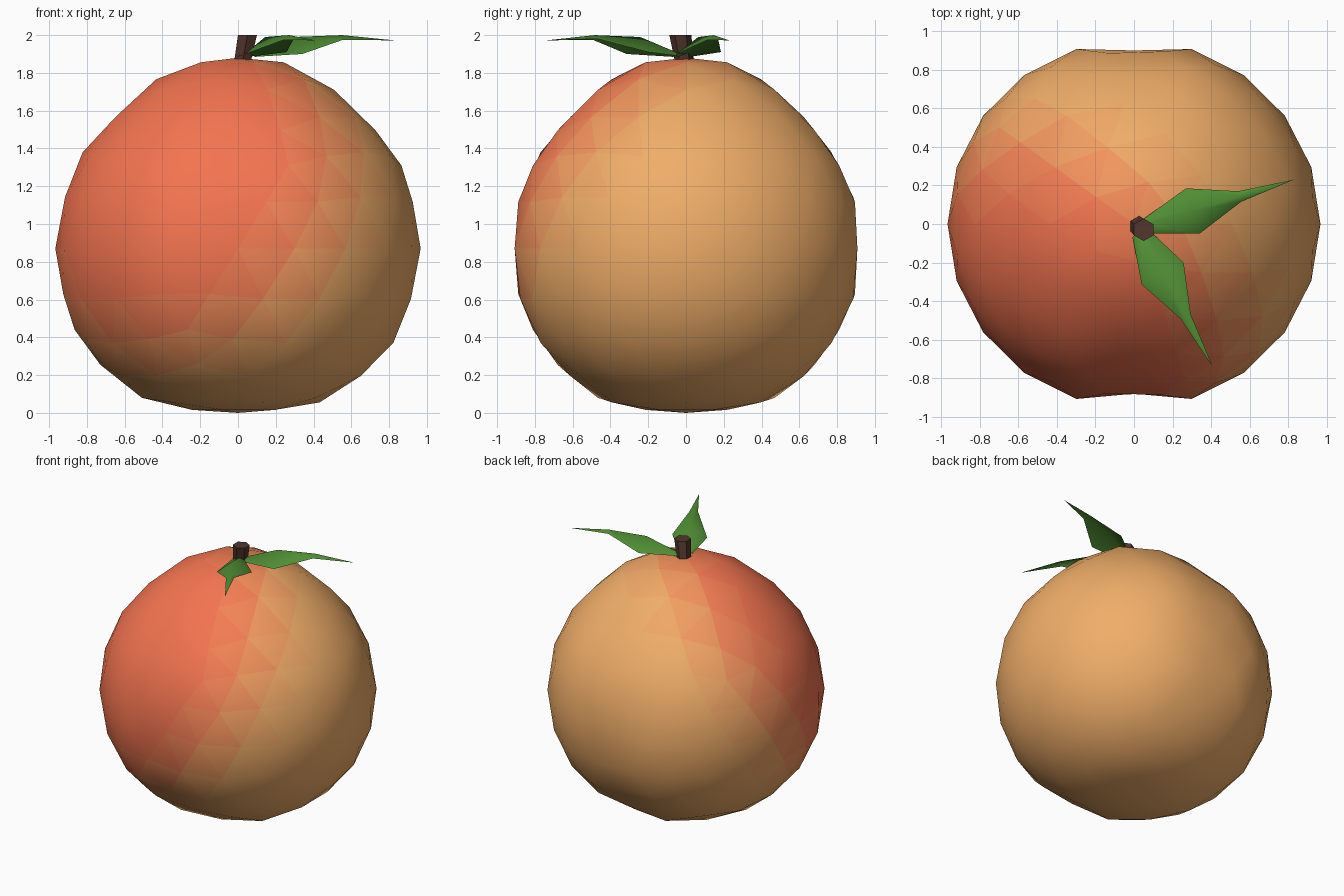
import bpy, bmesh, math
from mathutils import Vector, Matrix

if "Cube" in bpy.data.objects:
    bpy.data.objects.remove(bpy.data.objects["Cube"])


def mat(name, rgb):
    m = bpy.data.materials.new(name)
    m.diffuse_color = (*rgb, 1)
    m.use_nodes = True
    m.node_tree.nodes["Principled BSDF"].inputs["Base Color"].default_value = m.diffuse_color
    return m


def finish(name, bm, mats):
    me = bpy.data.meshes.new(name)
    bm.to_mesh(me)
    bm.free()
    for m in mats:
        me.materials.append(m)
    ob = bpy.data.objects.new(name, me)
    bpy.context.collection.objects.link(ob)
    return ob


# Fruit: low-poly icosphere, reshaped in height and creased front and back
HEIGHTS = [(-1, 0), (-.96, .02), (-.85, .08), (-.674, .24), (-.447, .44), (0, .87),
           (.447, 1.31), (.674, 1.51), (.85, 1.71), (.96, 1.85), (1, 1.88)]


def height(s):
    for (a, za), (b, zb) in zip(HEIGHTS, HEIGHTS[1:]):
        if s <= b:
            return za + (zb - za) * (s - a) / (b - a)
    return HEIGHTS[-1][1]


bm = bmesh.new()
bmesh.ops.create_icosphere(bm, subdivisions=3, radius=1)

# Blush: bands of colour from golden to red, facing front left and up
BANDS = 10
gold, red = Vector((.87, .42, .14)), Vector((.90, .175, .08))
skins = [mat(f"skin_{i}", gold.lerp(red, i / (BANDS - 1))) for i in range(BANDS)]
blush = Vector((-.55, -.65, .5)).normalized()
for f in bm.faces:
    f.smooth = True
    t = min(max(f.calc_center_median().normalized().dot(blush) / .75, 0), 1)
    f.material_index = round(t * t * (3 - 2 * t) * (BANDS - 1))

for v in bm.verts:
    x, y, s = v.co
    crease = (.075 if y < 0 else .055) * math.exp(-(x / .15) ** 2) * abs(y)
    v.co = (.967 * x, .955 * y - math.copysign(crease, y), height(max(-1, min(1, s))))
finish("fruit", bm, skins)

# Stem: short leaning six-sided peg
bm = bmesh.new()
bmesh.ops.create_cone(bm, cap_ends=True, segments=6, radius1=.05, radius2=.058, depth=.16)
for v in bm.verts:
    t = v.co.z / .16 + .5
    v.co += Vector((.02 + .03 * t, -.005 - .025 * t, 1.92))
finish("stem", bm, [mat("bark", (.085, .037, .027))])

# Leaves: folded blades (left edge, rib, right edge) ending in a long tip
ROWS = [[(.01, .02, 1.885), (.03, 0, 1.9), (.06, -.05, 1.885)],
        [(.24, .185, 1.91), (.26, .065, 1.99), (.31, -.05, 1.90)],
        [(.51, .17, 1.98), (.52, .145, 2.0), (.525, .115, 1.975)]]
TIP = (.80, .23, 1.972)
green = mat("leaf_green", (.08, .27, .035))


def leaf(name, angle):
    bm = bmesh.new()
    rows = [[bm.verts.new(p) for p in r] for r in ROWS]
    tip = bm.verts.new(TIP)
    for a, b in zip(rows, rows[1:]):
        for i in range(2):
            bm.faces.new((a[i], a[i + 1], b[i + 1], b[i]))
    for i in range(2):
        bm.faces.new((rows[-1][i], rows[-1][i + 1], tip))
    for f in bm.faces:
        f.smooth = True
    bmesh.ops.recalc_face_normals(bm, faces=bm.faces)
    if sum(f.normal.z for f in bm.faces) < 0:
        bmesh.ops.reverse_faces(bm, faces=bm.faces)
    bm.transform(Matrix.Translation((.03, 0, 0)) @ Matrix.Rotation(math.radians(angle), 4, 'Z'))
    finish(name, bm, [green])


leaf("right_leaf", 0)
leaf("front_leaf", -79)
